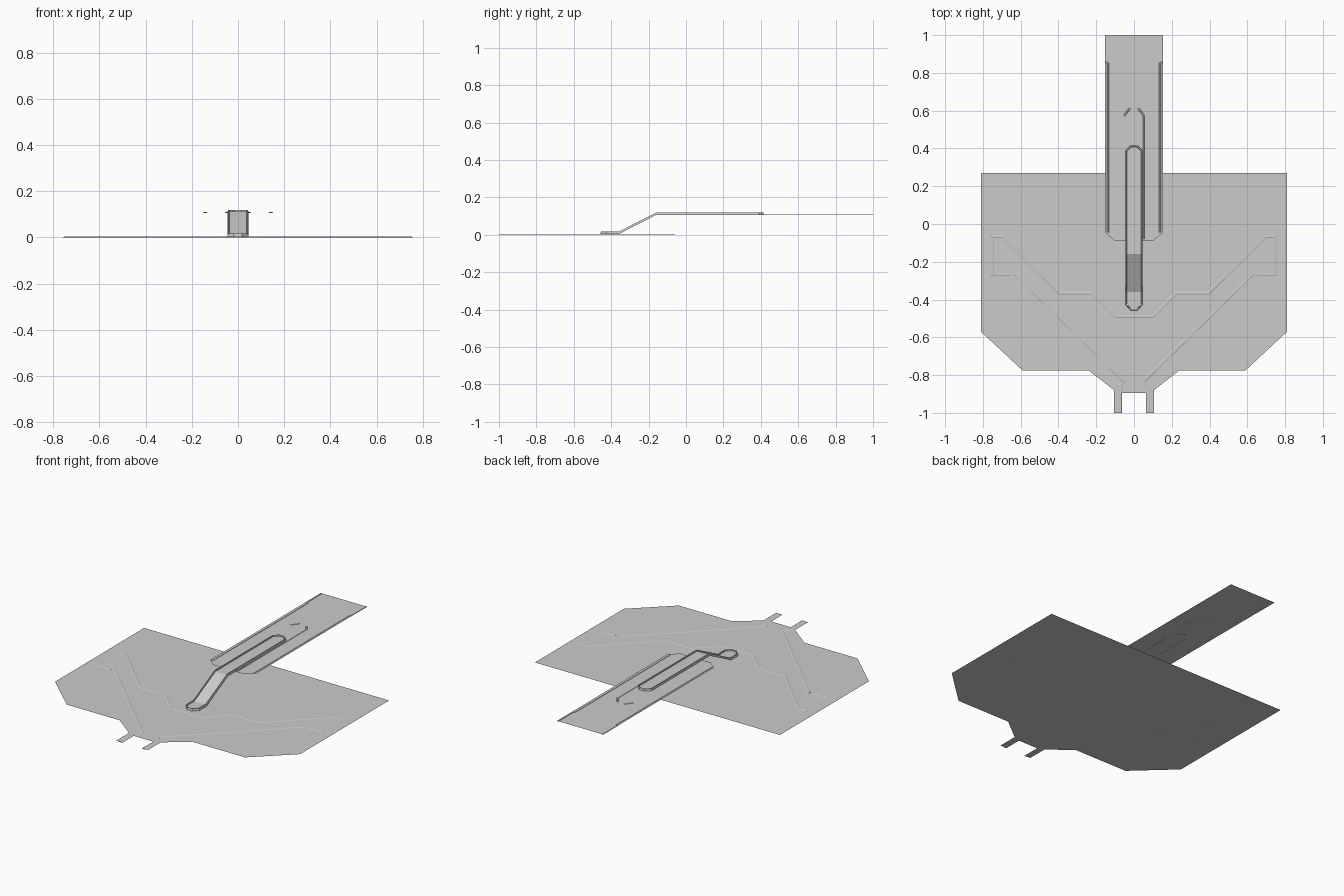
import bpy
from mathutils import Vector

if "Cube" in bpy.data.objects:
    bpy.data.objects.remove(bpy.data.objects["Cube"])

LOW, HIGH = 0.0015, 0.107


def make(name, verts, faces, mirror=False):
    me = bpy.data.meshes.new(name)
    me.from_pydata(verts, [], faces)
    me.update()
    ob = bpy.data.objects.new(name, me)
    bpy.context.collection.objects.link(ob)
    if mirror:
        m = ob.modifiers.new("mirror", 'MIRROR')
        m.merge_threshold = 0.0005
    return ob


def plate(name, half, z):
    """Flat symmetric sheet from its right-hand outline."""
    pts = half + [(-x, y) for x, y in reversed(half)]
    return make(name, [(x, y, z) for x, y in pts], [list(range(len(pts)))[::-1]])


def ridge(name, path, width, height, closed=False, mirror=True):
    """Low bevelled wall swept along a path, mitred at the corners."""
    pts = [Vector(p) for p in path]
    n = len(pts)
    verts, faces = [], []
    for i, p in enumerate(pts):
        a = pts[i - 1] if closed or i else None
        b = pts[(i + 1) % n] if closed or i < n - 1 else None
        d1 = (p - a).to_2d().normalized() if a else (b - p).to_2d().normalized()
        d2 = (b - p).to_2d().normalized() if b else d1
        n1, n2 = Vector((-d1.y, d1.x)), Vector((-d2.y, d2.x))
        m = (n1 + n2).normalized()
        off = m * (width / 2 / max(m.dot(n1), 0.4))
        o = Vector((off.x, off.y, 0))
        up = Vector((0, 0, height))
        verts += [p + o, p + o * 0.5 + up, p - o * 0.5 + up, p - o]
    for i in range(n if closed else n - 1):
        j = (i + 1) % n
        for k in range(4):
            l = (k + 1) % 4
            faces.append((4 * i + k, 4 * i + l, 4 * j + l, 4 * j + k))
    if not closed:
        faces += [(3, 2, 1, 0), tuple(range(4 * n - 4, 4 * n))]
    return make(name, verts, faces, mirror)


def flat(points, z):
    return [(x, y, z) for x, y in points]


# Lower floor sheet with two short exit tabs
plate("lower_floor", [(0.81, 0.27), (0.81, -0.57), (0.59, -0.775), (0.24, -0.775),
                      (0.105, -0.88), (0.105, -1), (0.07, -1), (0.07, -0.895)], LOW)

# Upper floor sheet
plate("upper_floor", [(0.153, 1), (0.153, -0.045), (0.10, -0.09)], HIGH)

# Low ridges on the lower floor
ridge("outer_ridge", flat([(0.075, -1), (0.075, -0.86), (0.053, -0.83),
                           (0.632, -0.262)], 0), 0.022, 0.003)
ridge("inner_ridge", flat([(0, -0.49), (0.10, -0.49), (0.225, -0.365), (0.395, -0.365),
                           (0.695, -0.067), (0.748, -0.067), (0.748, -0.267),
                           (0.65, -0.267)], 0), 0.02, 0.003)

# Edge ridges on the upper floor
ridge("upper_edge_ridge", flat([(0.147, 1), (0.147, 0.86), (0.138, 0.85),
                                (0.138, -0.045)], HIGH - 0.001), 0.012, 0.003)
ridge("upper_end_ridge", flat([(0.022, 0.613), (0.053, 0.573)], HIGH - 0.001),
      0.012, 0.003)
ridge("upper_side_ridge", flat([(0.051, 0.573), (0.051, -0.08)], HIGH - 0.001),
      0.008, 0.003, mirror=False)

# Ramp deck: y, z, half width at each station
stations = [(-0.453, 0.010, 0.018), (-0.425, 0.010, 0.043), (-0.36, 0.010, 0.043),
            (-0.16, 0.112, 0.043), (0.388, 0.112, 0.043), (0.412, 0.112, 0.018)]
verts = [(s * w, y, z) for y, z, w in stations for s in (-1, 1)]
faces = [(2 * i, 2 * i + 1, 2 * i + 3, 2 * i + 2) for i in range(len(stations) - 1)]
make("ramp_deck", verts, faces)

# Raised rim all round the ramp
rim = [(w - 0.002, y, z - 0.006) for y, z, w in stations]
rim += [(0.002 - w, y, z - 0.006) for y, z, w in reversed(stations)]
ridge("ramp_rim", rim, 0.010, 0.013, closed=True, mirror=False)
